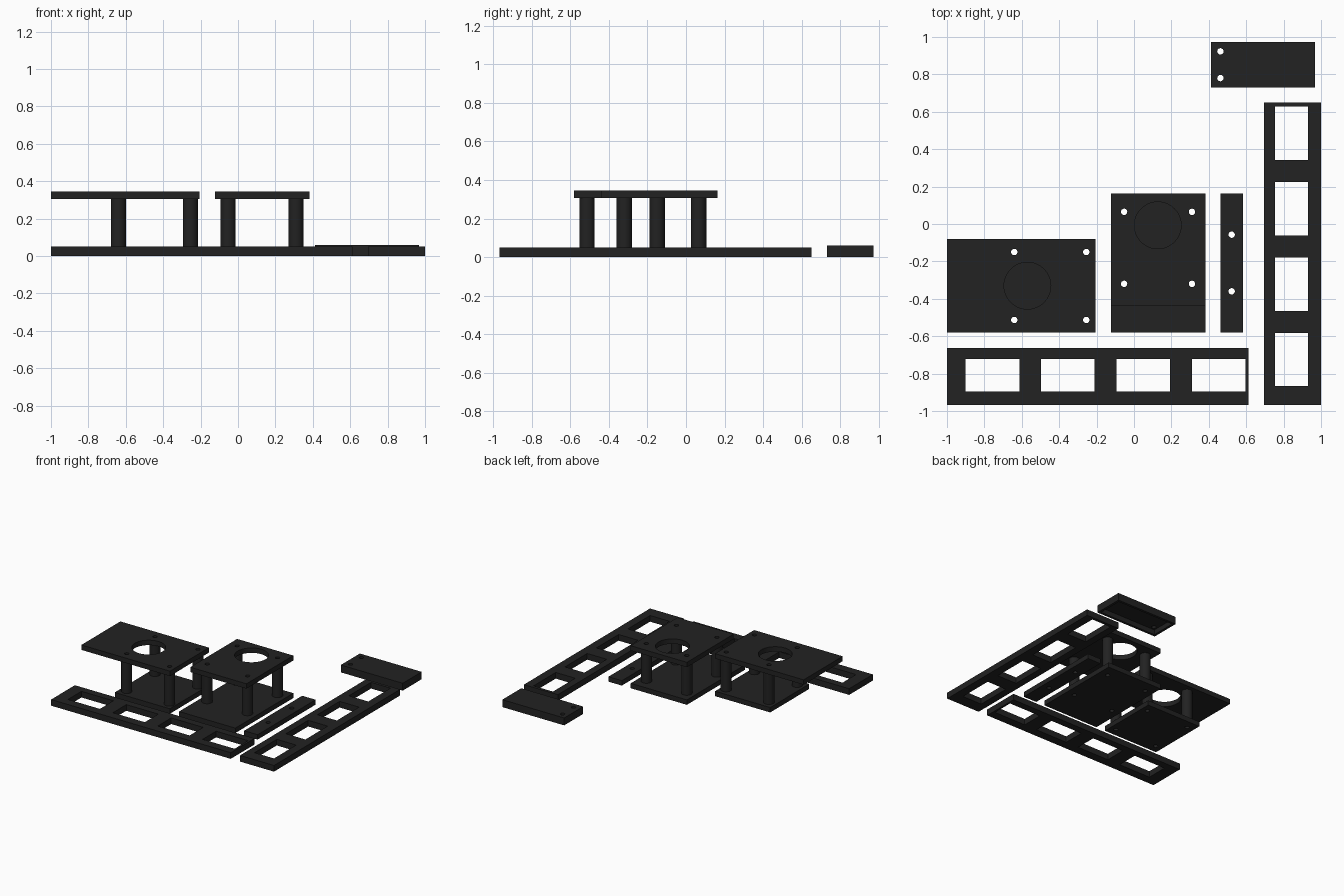
import bpy, bmesh, math

if "Cube" in bpy.data.objects:
    bpy.data.objects.remove(bpy.data.objects["Cube"])

black = bpy.data.materials.new("matte black")
black.diffuse_color = (0.016, 0.016, 0.016, 1)
black.use_nodes = True
black.node_tree.nodes["Principled BSDF"].inputs["Base Color"].default_value = black.diffuse_color


def rect(x0, x1, y0, y1):
    return [(x0, y0), (x1, y0), (x1, y1), (x0, y1)]


def circle(x, y, r, n=32):
    return [(x + r * math.cos(2 * math.pi * i / n), y + r * math.sin(2 * math.pi * i / n))
            for i in range(n)]


def slab(name, z0, z1, outline, holes=()):
    """Flat outline with holes, extruded from z0 to z1."""
    cu = bpy.data.curves.new(name, 'CURVE')
    cu.dimensions, cu.fill_mode = '2D', 'BOTH'
    cu.extrude = (z1 - z0) / 2
    for loop in [outline, *holes]:
        sp = cu.splines.new('POLY')
        sp.points.add(len(loop) - 1)
        for p, (x, y) in zip(sp.points, loop):
            p.co = (x, y, 0, 1)
        sp.use_cyclic_u = True
    ob = bpy.data.objects.new(name, cu)
    bpy.context.collection.objects.link(ob)
    ob.location.z = (z0 + z1) / 2
    bpy.ops.object.select_all(action='DESELECT')
    ob.select_set(True)
    bpy.context.view_layer.objects.active = ob
    bpy.ops.object.convert(target='MESH')
    ob = bpy.context.object
    bm = bmesh.new()
    bm.from_mesh(ob.data)
    bmesh.ops.remove_doubles(bm, verts=bm.verts, dist=1e-4)
    bmesh.ops.recalc_face_normals(bm, faces=bm.faces)
    bm.to_mesh(ob.data)
    bm.free()
    ob.data.materials.clear()
    ob.data.materials.append(black)
    bpy.ops.object.shade_smooth_by_angle(angle=math.radians(30))
    return ob


BORE = 0.017   # screw hole radius
THICK = 0.04   # plate thickness
TOP = 0.345    # upper plate height


def stand(name, base, top, xs, ys, opening):
    """Two plates joined by four hollow posts, with a round opening in the upper one."""
    spots = [(x, y) for x in xs for y in ys]
    bores = [circle(x, y, BORE) for x, y in spots]
    slab(name + "_base_plate", 0, THICK, rect(*base), bores)
    slab(name + "_top_plate", TOP - THICK, TOP, rect(*top),
         bores + [circle(*opening, 0.125, 64)])
    for i, (x, y) in enumerate(spots):
        slab(f"{name}_post_{i + 1}", THICK, TOP - THICK, circle(x, y, 0.04), [circle(x, y, BORE)])


# Two raised stands
stand("left_stand", (-0.70, -0.205, -0.58, -0.08), (-1, -0.205, -0.58, -0.08),
      (-0.64, -0.255), (-0.513, -0.15), (-0.57, -0.33))
stand("right_stand", (-0.122, 0.382, -0.58, 0.163), (-0.122, 0.382, -0.437, 0.163),
      (-0.053, 0.31), (-0.32, 0.065), (0.127, -0.007))

# Two window rails at right angles
slab("front_rail", 0, 0.05, rect(-1, 0.612, -0.967, -0.663),
     [rect(-0.9 + i * 0.403, -0.613 + i * 0.403, -0.895, -0.722) for i in range(4)])
slab("side_rail", 0, 0.05, rect(0.695, 1, -0.967, 0.65),
     [rect(0.755, 0.93, -0.867 + i * 0.403, -0.582 + i * 0.403) for i in range(4)])

# Narrow strip with two screw holes
slab("narrow_strip", 0, THICK, rect(0.462, 0.582, -0.58, 0.163),
     [circle(0.522, y, BORE) for y in (-0.36, -0.057)])

# Shallow cover, open underneath
cover = (0.412, 0.967, 0.73, 0.973)
slab("cover_rim", 0, 0.04, rect(*cover), [rect(0.432, 0.947, 0.75, 0.953)])
slab("cover_top", 0.04, 0.06, rect(*cover), [circle(0.462, y, BORE) for y in (0.78, 0.923)])
